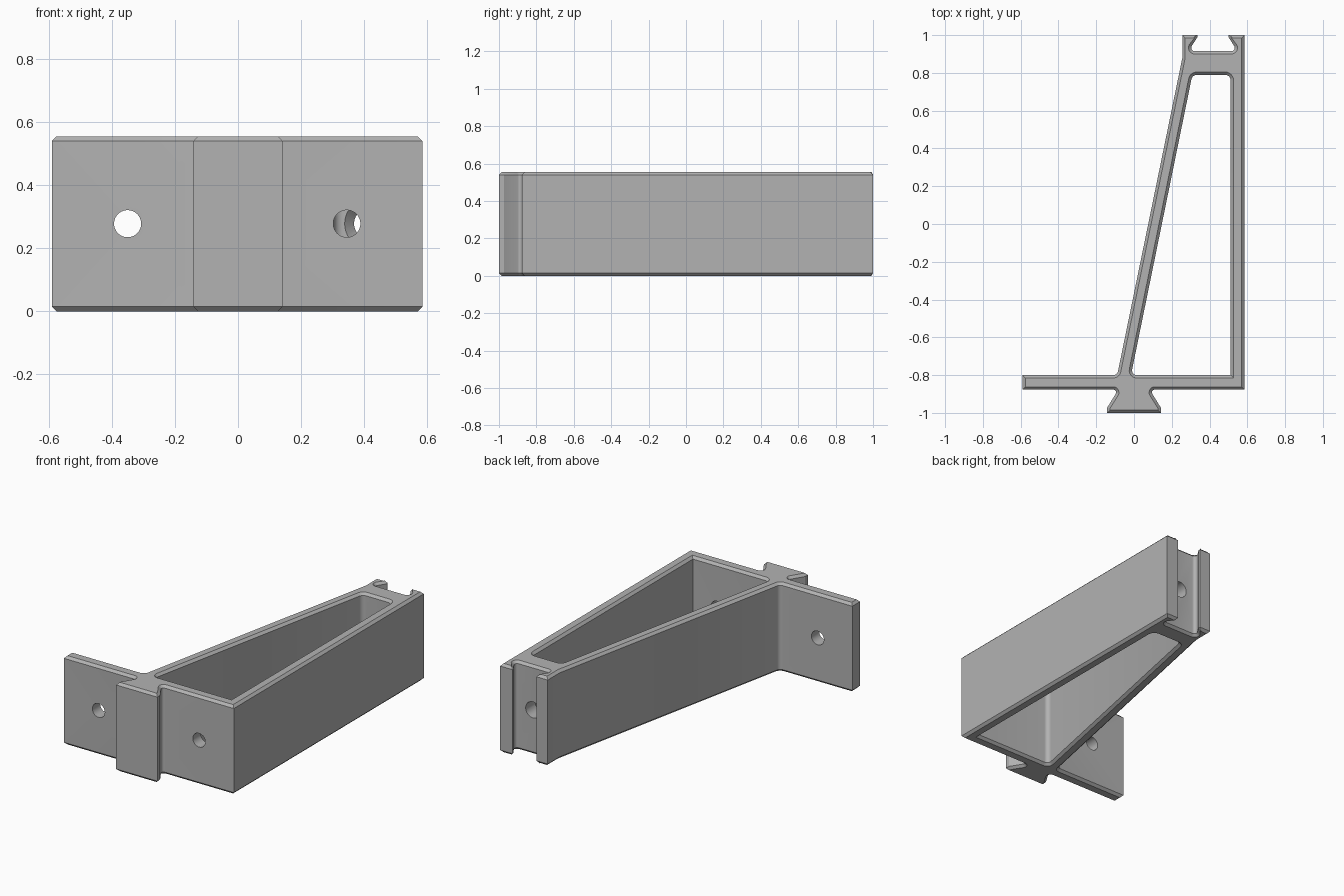
import bpy, bmesh, math
from mathutils import Vector

if "Cube" in bpy.data.objects:
    bpy.data.objects.remove(bpy.data.objects["Cube"], do_unlink=True)

HEIGHT, CHAMFER, MID = 0.555, 0.015, 0.278

grey = bpy.data.materials.new("light grey")
grey.use_nodes = True
grey.diffuse_color = (0.45, 0.45, 0.45, 1)
grey.node_tree.nodes["Principled BSDF"].inputs["Base Color"].default_value = grey.diffuse_color


def rounded(corners, steps=6):
    """Loop of points; corners given as (x, y, radius) become arcs."""
    out = []
    for i, (x, y, *radius) in enumerate(corners):
        p = Vector((x, y))
        if not radius:
            out.append(p)
            continue
        a = (Vector(corners[i - 1][:2]) - p).normalized()
        b = (Vector(corners[(i + 1) % len(corners)][:2]) - p).normalized()
        half = a.angle(b) / 2
        r = radius[0]
        centre = p + (a + b).normalized() * r / math.sin(half)
        start = p + a * r / math.tan(half) - centre
        end = p + b * r / math.tan(half) - centre
        turn = math.atan2(start.x * end.y - start.y * end.x, start.dot(end))
        for s in range(steps + 1):
            t = turn * s / steps
            c, n = math.cos(t), math.sin(t)
            out.append(centre + Vector((c * start.x - n * start.y, n * start.x + c * start.y)))
    return out


def inset(loop, d):
    """Move a loop towards its left side with mitred corners."""
    out = []
    for i, p in enumerate(loop):
        a = (p - loop[i - 1]).normalized()
        b = (loop[(i + 1) % len(loop)] - p).normalized()
        na, nb = Vector((-a.y, a.x)), Vector((-b.y, b.x))
        out.append(p + (na + nb) * d / (1 + na.dot(nb)))
    return out


def chamfered_prism(name, loops):
    bm = bmesh.new()
    caps = {0: [], 3: []}
    for loop in loops:
        levels = [(CHAMFER, 0), (0, CHAMFER), (0, HEIGHT - CHAMFER), (CHAMFER, HEIGHT)]
        rings = [[bm.verts.new((p.x, p.y, z)) for p in inset(loop, d)] for d, z in levels]
        n = len(loop)
        for low, high in zip(rings, rings[1:]):
            for i in range(n):
                j = (i + 1) % n
                bm.faces.new((low[i], low[j], high[j], high[i]))
        for k in caps:
            caps[k] += [bm.edges.get((rings[k][i], rings[k][i - 1])) for i in range(n)]
    for edges in caps.values():
        bmesh.ops.triangle_fill(bm, edges=edges, use_beauty=True)
    bmesh.ops.recalc_face_normals(bm, faces=bm.faces)
    mesh = bpy.data.meshes.new(name)
    bm.to_mesh(mesh)
    bm.free()
    mesh.materials.append(grey)
    obj = bpy.data.objects.new(name, mesh)
    bpy.context.collection.objects.link(obj)
    return obj


def drill(obj, x, y0, y1, r0, r1):
    """Cut a round or conical hole along y at mid height."""
    bpy.ops.mesh.primitive_cone_add(vertices=40, radius1=r0, radius2=r1, depth=y1 - y0,
                                    location=(x, (y0 + y1) / 2, MID),
                                    rotation=(-math.pi / 2, 0, 0))
    cutter = bpy.context.object
    cutter.name = "hole_cutter"
    cutter.hide_render = True
    cutter.data.materials.append(grey)
    mod = obj.modifiers.new("hole", "BOOLEAN")
    mod.operation, mod.solver, mod.object = "DIFFERENCE", "EXACT", cutter
    bpy.context.view_layer.objects.active = obj
    bpy.ops.object.modifier_apply(modifier=mod.name)
    bpy.data.objects.remove(cutter, do_unlink=True)


# Outline: plate, dovetail tongue, straight wall, dovetail socket, sloping arm
tongue = [(-0.083, -0.877, 0.015), (-0.142, -0.972), (-0.142, -1)]
tongue += [(-p[0], *p[1:]) for p in reversed(tongue)]
AXIS = 0.418
socket = [(0.083, 1), (0.083, 0.988), (0.13, 0.915, 0.018)]
socket = [(AXIS + x, *r) for x, *r in socket] + [(AXIS - x, *r) for x, *r in reversed(socket)]
outline = ([(-0.59, -0.877)] + tongue + [(0.585, -0.877), (0.585, 1)] + socket +
           [(0.256, 1), (0.256, 0.88), (-0.089, -0.8, 0.025), (-0.59, -0.8)])
# Opening between arm and wall, wound the other way
opening = [(-0.016, -0.8, 0.025), (0.309, 0.79, 0.03), (0.512, 0.79, 0.03), (0.512, -0.8)]

bracket = chamfered_prism("bracket_body", [rounded(outline), rounded(opening)])

# Screw holes in the plate and the countersunk hole in the socket block
for x in (-0.35, 0.345):
    drill(bracket, x, -0.95, -0.72, 0.043, 0.043)
drill(bracket, AXIS, 0.7, 0.96, 0.05, 0.05)
drill(bracket, AXIS, 0.78, 0.83, 0.09, 0.04)

bpy.ops.object.select_all(action="DESELECT")
bracket.select_set(True)
bpy.context.view_layer.objects.active = bracket
bpy.ops.object.shade_smooth_by_angle(angle=math.radians(25))
